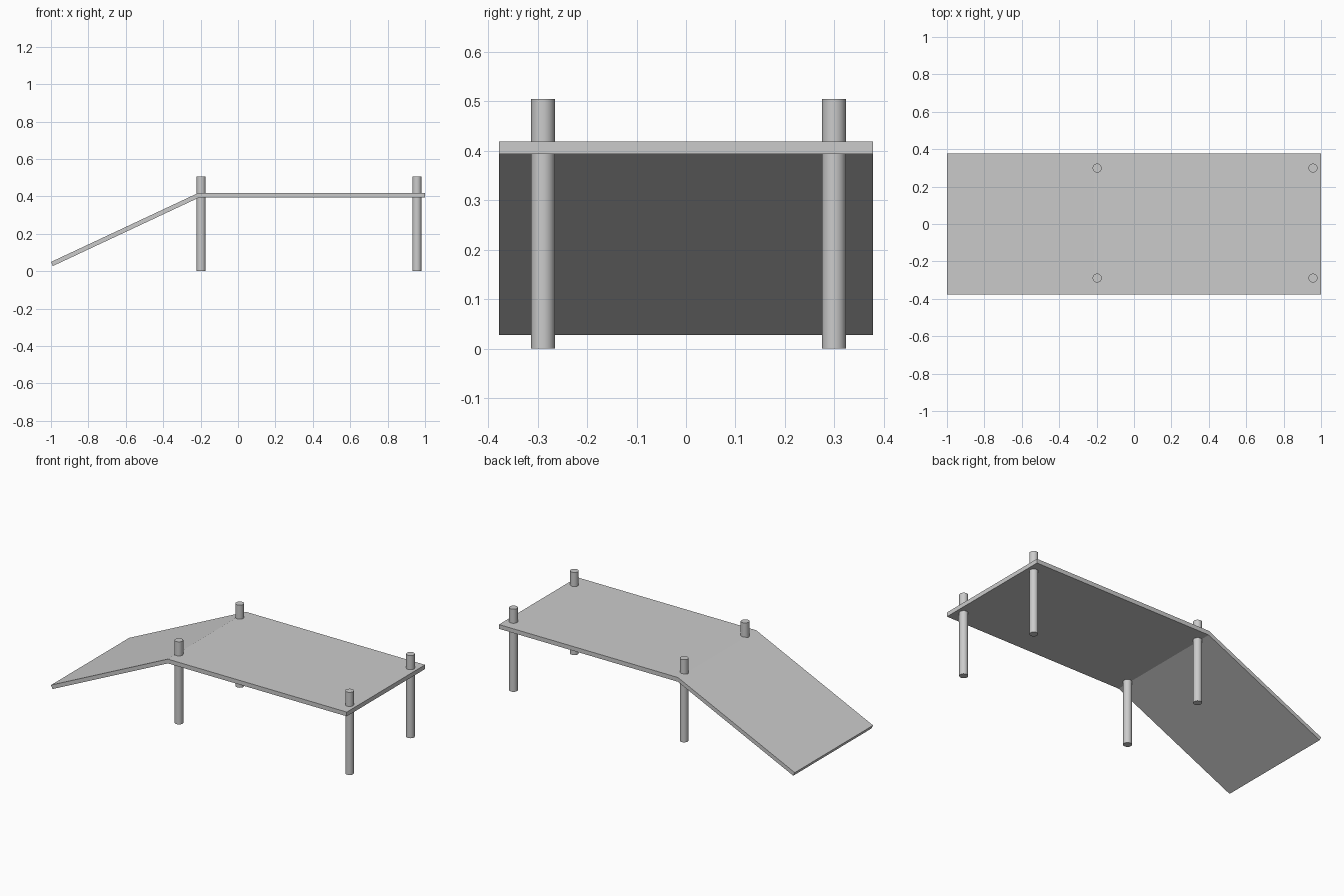
import bpy, math

if "Cube" in bpy.data.objects:
    bpy.data.objects.remove(bpy.data.objects["Cube"])

HALF_W = 0.378


def slab(name, profile):
    """Extrude an x-z profile across the full width."""
    n = len(profile)
    verts = [(x, y, z) for y in (-HALF_W, HALF_W) for x, z in profile]
    faces = [tuple(range(n)), tuple(reversed(range(n, 2 * n)))]
    faces += [(i, i + n, (i + 1) % n + n, (i + 1) % n) for i in range(n)]
    mesh = bpy.data.meshes.new(name)
    mesh.from_pydata(verts, [], faces)
    obj = bpy.data.objects.new(name, mesh)
    bpy.context.collection.objects.link(obj)
    return obj


# Flat platform
slab("deck", [(-0.21, 0.393), (1.0, 0.393), (1.0, 0.419), (-0.21, 0.419)])

# Sloping board with square-cut ends
top_low, top_high, thick = (-1.0, 0.049), (-0.21, 0.419), 0.024
a = math.atan2(top_high[1] - top_low[1], top_high[0] - top_low[0])
dx, dz = thick * math.sin(a), -thick * math.cos(a)
slab("ramp", [(top_low[0] + dx, top_low[1] + dz),
              (top_high[0] + dx, top_high[1] + dz), top_high, top_low])

# Four round posts passing through the deck
POST_H = 0.505
for x, end in ((-0.197, "ramp_end"), (0.957, "far_end")):
    for y, side in ((-0.289, "front"), (0.299, "back")):
        bpy.ops.mesh.primitive_cylinder_add(vertices=32, radius=0.024, depth=POST_H,
                                            location=(x, y, POST_H / 2))
        bpy.context.object.name = f"{side}_post_{end}"
        bpy.ops.object.shade_smooth_by_angle(angle=math.radians(30))
